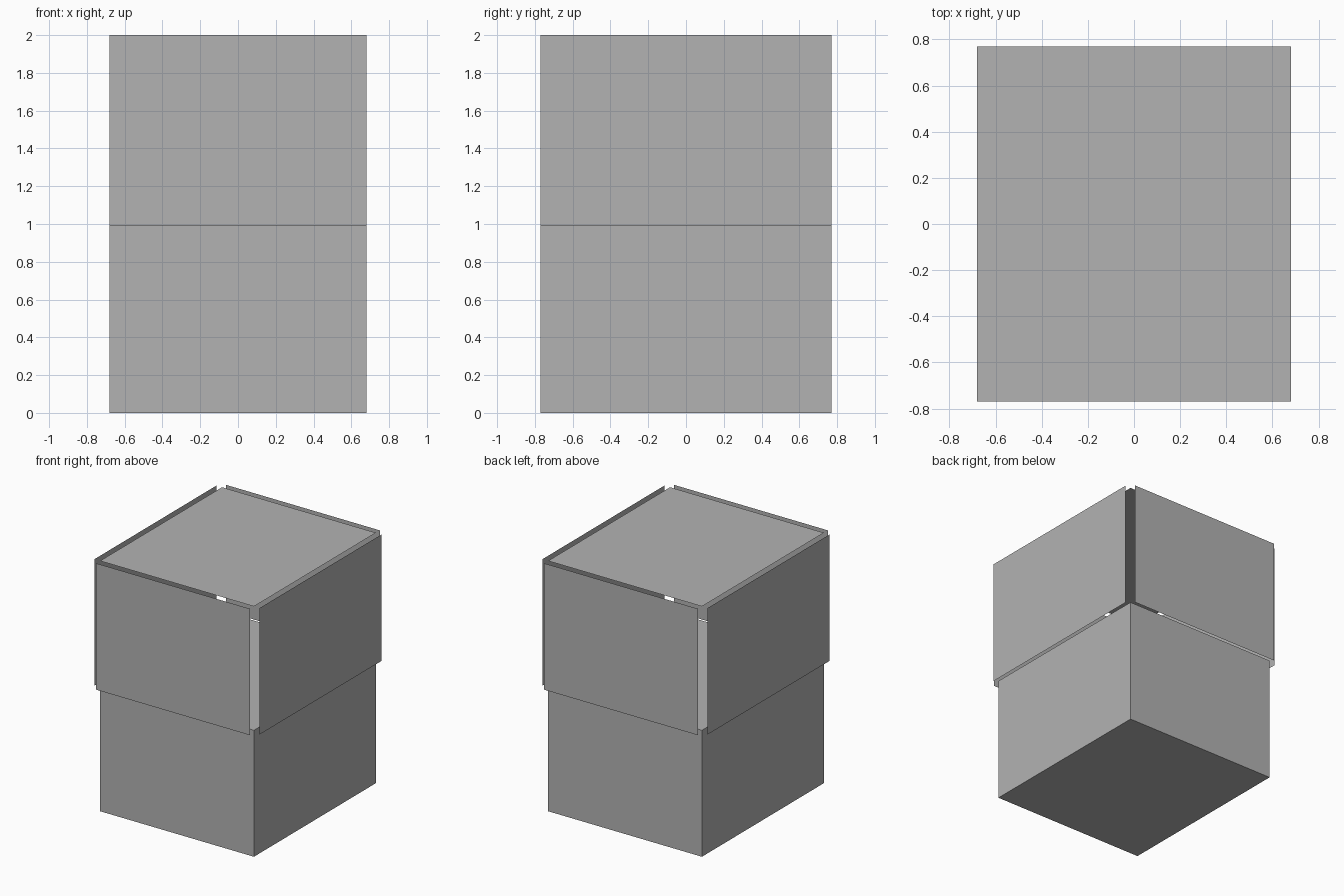
import bpy, bmesh, math
from mathutils import Matrix, Vector

if "Cube" in bpy.data.objects:
    bpy.data.objects.remove(bpy.data.objects["Cube"])

HX, HY = 0.68, 0.77            # half width and half depth of the box
BOX_TOP, PANEL_BOTTOM, TOP = 1.01, 0.99, 2.0
GAP = 0.05                     # distance of the side panels from the box

grey = bpy.data.materials.new("plain grey")
grey.diffuse_color = (0.45, 0.45, 0.45, 1)
grey.use_nodes = True
grey.node_tree.nodes["Principled BSDF"].inputs["Base Color"].default_value = grey.diffuse_color


def finish(name, bm):
    mesh = bpy.data.meshes.new(name)
    bm.to_mesh(mesh)
    bm.free()
    mesh.materials.append(grey)
    obj = bpy.data.objects.new(name, mesh)
    bpy.context.collection.objects.link(obj)


def panel(name, center, u, v):
    """Flat rectangle spanned by the half-vectors u and v."""
    c, u, v = Vector(center), Vector(u), Vector(v)
    bm = bmesh.new()
    bm.faces.new([bm.verts.new(p) for p in (c - u - v, c + u - v, c + u + v, c - u + v)])
    finish(name, bm)


# Closed lower box
bm = bmesh.new()
bmesh.ops.create_cube(bm, size=1, matrix=Matrix.Translation((0, 0, BOX_TOP / 2))
                      @ Matrix.Diagonal((2 * HX, 2 * HY, BOX_TOP, 1)))
finish("lower_box", bm)

# Flat lid
panel("lid", (0, 0, TOP), (HX, 0, 0), (0, HY, 0))

# Four free-standing upper side panels, facing outwards
mid = (PANEL_BOTTOM + TOP) / 2
up = (0, 0, (TOP - PANEL_BOTTOM) / 2)
for s, side, end in ((1, "right", "back"), (-1, "left", "front")):
    panel(side + "_panel", (s * (HX + GAP), 0, mid), (0, s * HY, 0), up)
    panel(end + "_panel", (0, s * (HY + GAP), mid), (-s * HX, 0, 0), up)
